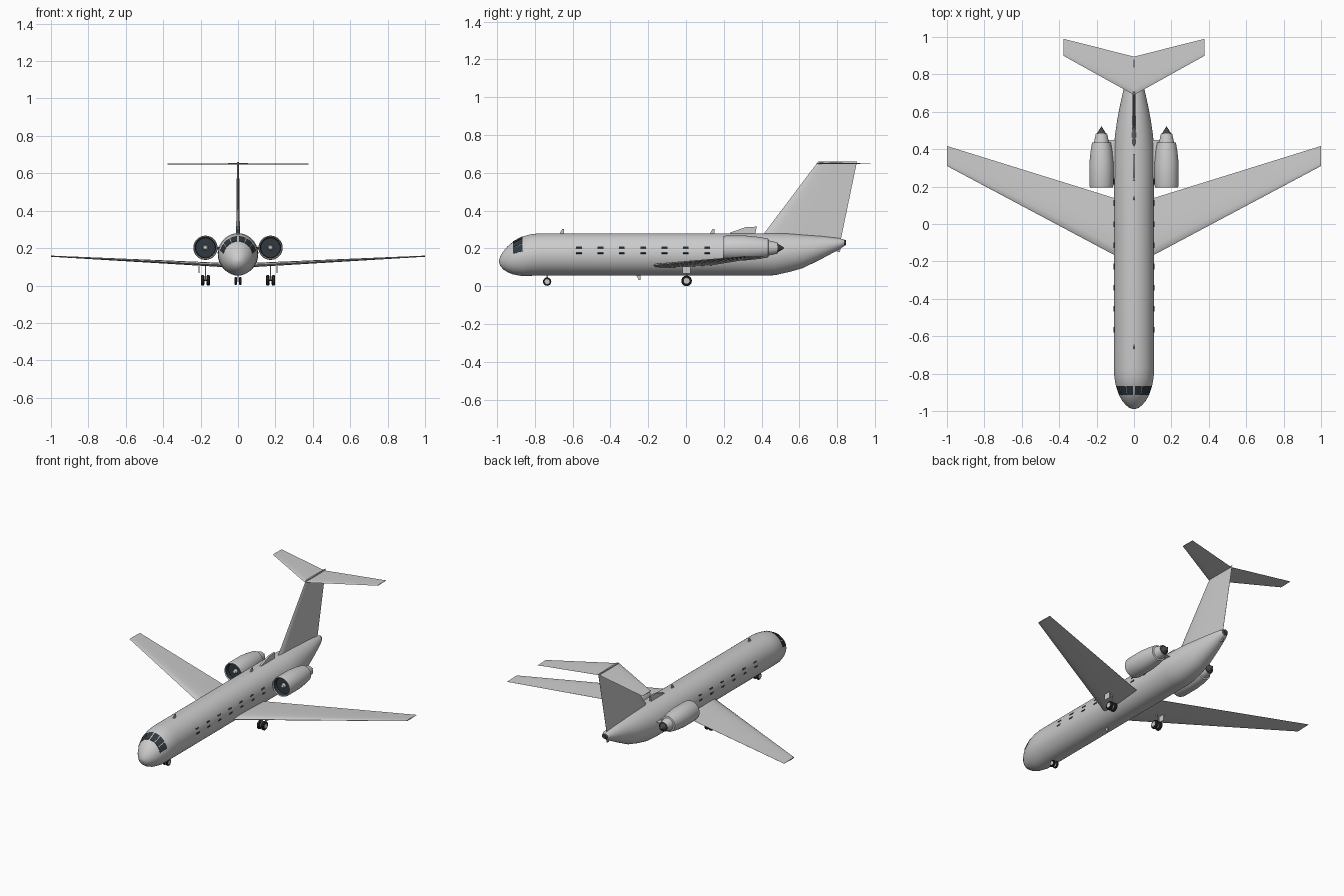
import bpy, bmesh
from math import sin, cos, pi, radians

if "Cube" in bpy.data.objects:
    bpy.data.objects.remove(bpy.data.objects["Cube"])


def material(name, rgb):
    m = bpy.data.materials.new(name)
    m.use_nodes = True
    m.diffuse_color = (*rgb, 1)
    m.node_tree.nodes["Principled BSDF"].inputs["Base Color"].default_value = (*rgb, 1)
    return m


GREY = material("light grey paint", (0.6, 0.6, 0.6))
GLASS = material("dark glass", (0.03, 0.042, 0.052))
DARK = material("dark metal", (0.06, 0.06, 0.065))
RUBBER = material("black rubber", (0.02, 0.02, 0.02))


def loft(name, rings, mats, bands=None, angle=35):
    """Skin closed rings of equal size; bands gives a material slot per gap."""
    bm = bmesh.new()
    loops = [[bm.verts.new(p) for p in ring] for ring in rings]
    n = len(loops[0])
    for k, (a, b) in enumerate(zip(loops, loops[1:])):
        for i in range(n):
            j = (i + 1) % n
            f = bm.faces.new((a[i], a[j], b[j], b[i]))
            f.material_index = bands[k] if bands else 0
    for loop, k in ((loops[0], 0), (loops[-1], -1)):
        f = bm.faces.new(loop)
        f.material_index = bands[k] if bands else 0
    bmesh.ops.recalc_face_normals(bm, faces=bm.faces)
    me = bpy.data.meshes.new(name)
    bm.to_mesh(me)
    bm.free()
    for m in mats:
        me.materials.append(m)
    ob = bpy.data.objects.new(name, me)
    bpy.context.collection.objects.link(ob)
    bpy.ops.object.select_all(action="DESELECT")
    ob.select_set(True)
    bpy.context.view_layer.objects.active = ob
    bpy.ops.object.shade_smooth_by_angle(angle=radians(angle))
    return ob


def lathe(name, centre, profile, mats, bands=None, axis="y", n=32):
    """Turn (radius, offset) points about a line along y or x."""
    cx, cy, cz = centre
    rings = []
    for r, d in profile:
        ring = []
        for i in range(n):
            u, v = r * cos(2 * pi * i / n), r * sin(2 * pi * i / n)
            ring.append((cx + u, cy + d, cz + v) if axis == "y" else (cx + d, cy + u, cz + v))
        rings.append(ring)
    return loft(name, rings, mats, bands)


def plate(name, outline, x, half, mat):
    """Flat side-on plate from a (y, z) outline."""
    return loft(name, [[(x + s * half, y, z) for y, z in outline] for s in (-1, 1)], [mat])


def airfoil(front, back, thick, steps=8):
    """Chord positions and half thickness around a section."""
    ts = [(1 - cos(pi * i / steps)) / 2 for i in range(steps + 1)]
    shape = lambda t: thick * (2.6 * (t ** 0.5 - t) * (1 - 0.35 * t) * 0.87 + 0.03 * t)
    pts = [(t, shape(t)) for t in ts] + [(t, -shape(t)) for t in ts[-1:0:-1]]
    return [(front + t * (back - front), h) for t, h in pts]


# Fuselage stations: y, centre height, half width, half height
STATIONS = [
    (-.99, .132, .004, .004), (-.983, .133, .025, .026), (-.968, .136, .044, .047),
    (-.945, .142, .063, .068), (-.915, .149, .080, .087), (-.865, .158, .097, .105),
    (-.82, .165, .105, .110), (-.77, .168, .108, .112), (.40, .168, .108, .112),
    (.47, .169, .102, .111), (.55, .177, .091, .101), (.62, .184, .078, .088),
    (.725, .206, .055, .058), (.81, .224, .033, .030), (.835, .229, .022, .018),
    (.847, .231, .014, .012)]


def skin(y, a, lift=0.0):
    """Point on the fuselage at y and angle a, lifted off the surface."""
    for p, q in zip(STATIONS, STATIONS[1:]):
        if y <= q[0]:
            break
    t = (y - p[0]) / (q[0] - p[0])
    zc, rx, rz = (p[i] + t * (q[i] - p[i]) for i in (1, 2, 3))
    return ((rx + lift) * cos(a), y, zc + (rz + lift) * sin(a))


loft("fuselage", [[skin(s[0], 2 * pi * i / 48) for i in range(48)] for s in STATIONS],
     [GREY, DARK], [0] * (len(STATIONS) - 2) + [1])


def pane(name, y0, y1, a0, a1, steps=6):
    """Thin curved window following the fuselage."""
    rings = []
    for i in range(steps + 1):
        a = radians(a0 + (a1 - a0) * i / steps)
        rings.append([skin(y0, a, -.003), skin(y1, a, -.003), skin(y1, a, .002), skin(y0, a, .002)])
    loft(name, rings, [GLASS])


for side, label in ((1, "left"), (-1, "right")):
    def turn(a):
        return a if side == 1 else 180 - a
    # Cockpit panes and two rows of cabin windows
    for i in range(3):
        a = 15 + 25 * i
        pane(f"{label}_cockpit_window", -.915, -.866, turn(a), turn(a + 22))
    for i in range(8):
        y = -.566 + .113 * i
        for a in (4, 19):
            pane(f"{label}_cabin_window", y - .015, y + .015, turn(a - 2.2), turn(a + 2.2), 2)

    # Engine: fan, intake lip, cowl, nozzle and exhaust cone
    x = side * .174
    lathe(f"{label}_engine", (x, 0, .202),
          [(.002, .225), (.052, .225), (.056, .2), (.061, .195), (.065, .21), (.065, .32),
           (.058, .39), (.050, .435), (.040, .437), (.030, .484), (.024, .484), (.002, .52)],
          [GREY, GLASS, DARK], [1, 1, 0, 0, 0, 0, 0, 0, 0, 2, 2])
    lathe(f"{label}_fan_hub", (x, 0, .202), [(.002, .203), (.01, .208), (.015, .226)], [GREY])
    loft(f"{label}_engine_pylon",
         [[(side * px, y, .2 + h) for y, h in airfoil(.24, .45, .012)] for px in (.07, .135)], [GREY])

    # Main landing gear
    for dx in (-.015, .015):
        wx = x + dx
        lathe(f"{label}_main_wheel", (wx, .003, .028),
              [(.014, -.009), (.023, -.009), (.028, -.005), (.028, .005), (.023, .009), (.014, .009)],
              [RUBBER], axis="x", n=24)
        lathe(f"{label}_main_hub", (wx, .003, .028), [(.015, -.01), (.015, .01)], [GREY], axis="x", n=20)
    lathe(f"{label}_main_axle", (x, .003, .028), [(.004, -.015), (.004, .015)], [DARK], axis="x", n=10)
    plate(f"{label}_main_strut", [(0, .028), (.006, .028), (.006, .11), (0, .11)], x, .003, GREY)
    plate(f"{label}_gear_door", [(-.018, .066), (.024, .066), (.024, .105), (-.018, .105)],
          side * .209, .002, GREY)

    # Nose wheels
    lathe(f"{label}_nose_wheel", (side * .012, -.735, .024),
          [(.013, -.006), (.019, -.006), (.022, -.003), (.022, .003), (.019, .006), (.013, .006)],
          [RUBBER], axis="x", n=24)
    lathe(f"{label}_nose_hub", (side * .012, -.735, .024), [(.013, -.007), (.013, .007)],
          [GREY], axis="x", n=20)
plate("nose_strut", [(-.739, .02), (-.731, .02), (-.731, .08), (-.739, .08)], 0, .004, GREY)

# Swept wing and tailplane, each one skin from tip to tip
loft("wing", [[(x, y, z + h) for y, h in airfoil(f, b, t)] for x, f, b, z, t in (
    (-1, .31, .417, .157, .006), (0, -.222, .106, .106, .024), (1, .31, .417, .157, .006))], [GREY])
loft("tailplane", [[(x, y, .65 + h) for y, h in airfoil(f, b, t)] for x, f, b, t in (
    (-.378, .90, .99, .004), (0, .69, .895, .008), (.378, .90, .99, .004))], [GREY])

# Tail fin
loft("tail_fin", [[(h, y, z) for y, h in airfoil(f, b, t)] for z, f, b, t in (
    (.23, .376, .816, .021), (.66, .70, .905, .011))], [GREY])

# Dorsal intake, aerials and tail skid
plate("dorsal_intake", [(.225, .272), (.235, .284), (.315, .312), (.375, .315), (.365, .272)],
      0, .006, GREY)
for y, z, d in ((-.655, .278, .024), (.14, .278, .024), (-.25, .058, -.025)):
    plate("aerial", [(y - .014, z), (y + .01, z), (y + .01, z + d), (y, z + d)], 0, .003, GREY)
plate("tail_skid", [(.785, .2), (.82, .21), (.815, .18), (.8, .18)], 0, .004, GREY)
